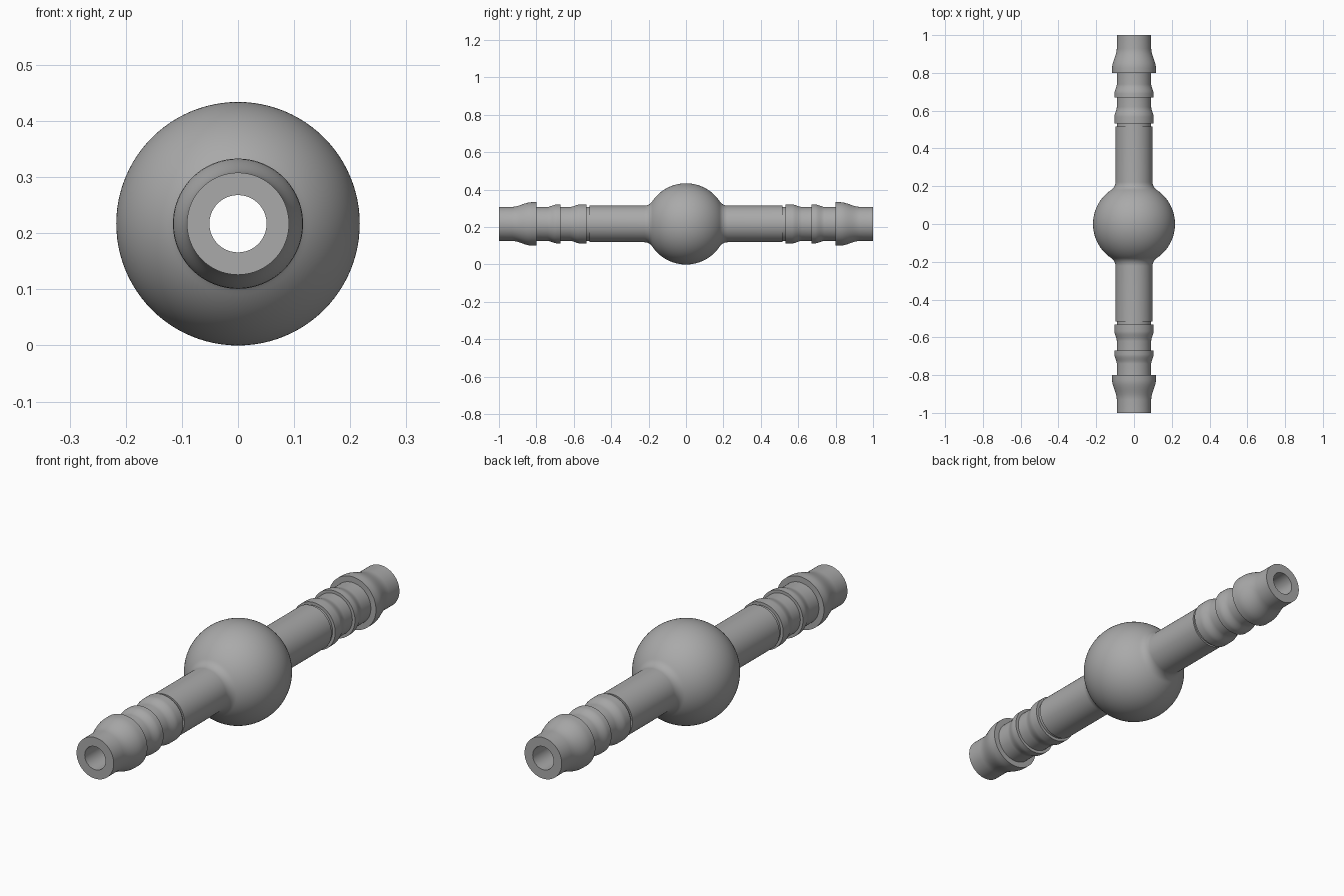
import bpy
import bmesh
from math import cos, sin, pi, atan2, sqrt, radians
from mathutils import Matrix, Vector

cube = bpy.data.objects.get("Cube")
if cube:
    bpy.data.objects.remove(cube)

BALL, TUBE, NECK, BORE, FILLET = 0.217, 0.098, 0.091, 0.051, 0.05
SIDES = 96

grey = bpy.data.materials.new("mid_grey")
grey.use_nodes = True
colour = (0.4, 0.4, 0.4, 1)
grey.diffuse_color = colour
grey.node_tree.nodes["Principled BSDF"].inputs["Base Color"].default_value = colour


def arc(cy, cr, radius, a0, a1, steps):
    """Points (y, r) along a circular arc."""
    angles = [a0 + (a1 - a0) * i / steps for i in range(steps + 1)]
    return [(cy + radius * cos(a), cr + radius * sin(a)) for a in angles]


def ease(y0, r0, y1, r1, steps=8):
    """S-shaped slope between two radii."""
    out = []
    for i in range(steps + 1):
        t = i / steps
        out.append((y0 + (y1 - y0) * t, r0 + (r1 - r0) * t * t * (3 - 2 * t)))
    return out


def barb(start, radius, flat, end):
    """Sharp step up, short land, then a soft slope down to the neck."""
    return [(start, NECK), (start, radius)] + ease(start + flat, radius, end, NECK)


# Half profile: ball, fillet, tube, groove, three barbs, end face
fr = TUBE + FILLET
fy = sqrt((BALL + FILLET) ** 2 - fr ** 2)
touch = atan2(fr, fy)
half = arc(0, 0, BALL, pi / 2, touch, 28)
half += arc(fy, fr, FILLET, touch + pi, 1.5 * pi, 10)[1:]
half += [(0.515, TUBE), (0.515, NECK)]
half += barb(0.532, 0.104, 0.035, 0.62)
half += barb(0.67, 0.104, 0.02, 0.74)
half += barb(0.80, 0.116, 0.025, 0.93)
half += [(1.0, NECK), (1.0, BORE)]

# Closed section: mirrored half, then the straight bore joins both ends
section = [(-y, r) for y, r in reversed(half[1:])] + half

# Revolve the section about the y axis
bm = bmesh.new()
rings = []
for s in range(SIDES):
    turn = Matrix.Rotation(2 * pi * s / SIDES, 3, "Y")
    rings.append([bm.verts.new(turn @ Vector((0, y, r))) for y, r in section])
n = len(section)
for s in range(SIDES):
    a, b = rings[s], rings[(s + 1) % SIDES]
    for i in range(n):
        j = (i + 1) % n
        bm.faces.new((a[i], a[j], b[j], b[i]))
bmesh.ops.recalc_face_normals(bm, faces=bm.faces)
bmesh.ops.translate(bm, verts=bm.verts, vec=(0, 0, BALL))

mesh = bpy.data.meshes.new("barbed_connector")
bm.to_mesh(mesh)
bm.free()
mesh.materials.append(grey)
connector = bpy.data.objects.new("barbed_connector", mesh)
bpy.context.collection.objects.link(connector)

bpy.ops.object.select_all(action="DESELECT")
connector.select_set(True)
bpy.context.view_layer.objects.active = connector
bpy.ops.object.shade_smooth_by_angle(angle=radians(30))
